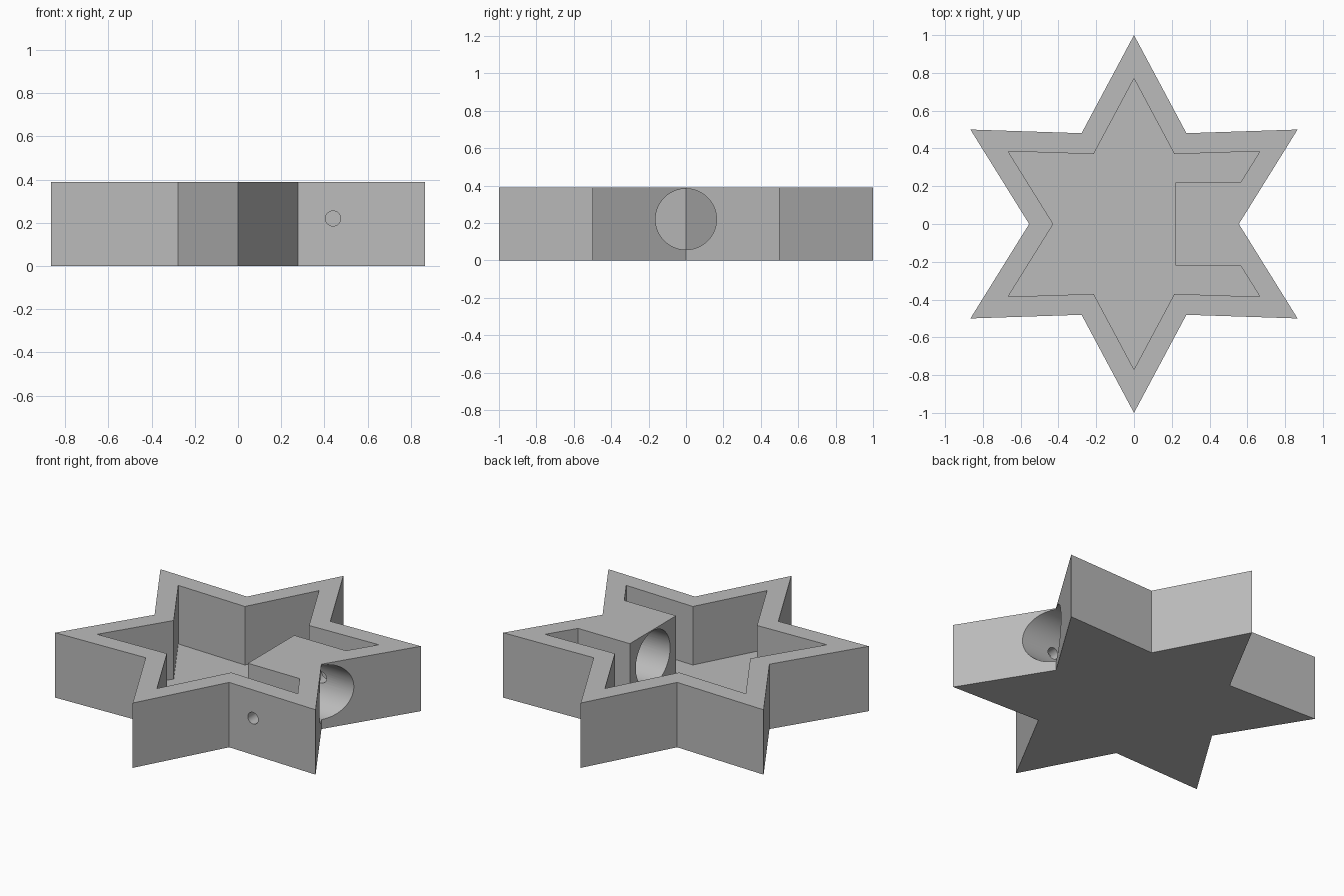
import bpy
import bmesh
from math import cos, sin, pi
from mathutils import Matrix

if "Cube" in bpy.data.objects:
    bpy.data.objects.remove(bpy.data.objects["Cube"])

HEIGHT, FLOOR = 0.39, 0.038
BORE_Z = 0.22

grey = bpy.data.materials.new("plain_grey")
grey.use_nodes = True
grey.diffuse_color = (0.5, 0.5, 0.5, 1)
grey.node_tree.nodes["Principled BSDF"].inputs["Base Color"].default_value = (0.5, 0.5, 0.5, 1)


def new_object(name, bm):
    bmesh.ops.recalc_face_normals(bm, faces=bm.faces)
    mesh = bpy.data.meshes.new(name)
    bm.to_mesh(mesh)
    bm.free()
    mesh.materials.append(grey)
    obj = bpy.data.objects.new(name, mesh)
    bpy.context.collection.objects.link(obj)
    return obj


def star(name, radius, z0, z1):
    """Six-pointed prism with a point toward +y."""
    bm = bmesh.new()
    ring = []
    for i in range(12):
        r = radius if i % 2 else radius * 0.555
        ring.append(bm.verts.new((r * cos(i * pi / 6), r * sin(i * pi / 6), z0)))
    face = bm.faces.new(ring)
    top = bmesh.ops.extrude_face_region(bm, geom=[face])["geom"]
    bmesh.ops.translate(bm, vec=(0, 0, z1 - z0),
                        verts=[v for v in top if isinstance(v, bmesh.types.BMVert)])
    return new_object(name, bm)


def box(name, lo, hi):
    bm = bmesh.new()
    size = [b - a for a, b in zip(lo, hi)]
    mid = [(a + b) / 2 for a, b in zip(lo, hi)]
    bmesh.ops.create_cube(bm, size=1, matrix=Matrix.Translation(mid) @ Matrix.Diagonal((*size, 1)))
    return new_object(name, bm)


def rod(name, radius, length, centre, axis, segments):
    bm = bmesh.new()
    turn = Matrix.Rotation(pi / 2, 4, axis)
    bmesh.ops.create_cone(bm, cap_ends=True, segments=segments, radius1=radius, radius2=radius,
                          depth=length, matrix=Matrix.Translation(centre) @ turn)
    return new_object(name, bm)


def cut(target, cutter):
    """Subtract the cutter, keep the result and discard the cutter."""
    mod = target.modifiers.new("cut", "BOOLEAN")
    mod.operation, mod.solver, mod.object = "DIFFERENCE", "EXACT", cutter
    cutter.hide_render = True
    bpy.ops.object.select_all(action="DESELECT")
    bpy.context.view_layer.objects.active = target
    target.select_set(True)
    bpy.ops.object.modifier_apply(modifier=mod.name)
    bpy.data.objects.remove(cutter)


# Hollow space: a smaller star that leaves a solid block behind one notch
cavity = star("cavity", 0.77, FLOOR, HEIGHT + 0.1)
cut(cavity, box("block_space", (0.22, -0.22, -0.2), (1, 0.22, 1)))

# Star tray with its cavity, wide bore and narrow pin hole
tray = star("star_tray", 1.0, 0, HEIGHT)
cut(tray, cavity)
cut(tray, rod("wide_bore", 0.163, 0.9, (0.55, 0, BORE_Z), "Y", 64))
cut(tray, rod("pin_hole", 0.035, 0.9, (0.44, -0.15, BORE_Z), "X", 32))

bpy.ops.object.select_all(action="DESELECT")
tray.select_set(True)
bpy.context.view_layer.objects.active = tray
bpy.ops.object.shade_smooth_by_angle()
